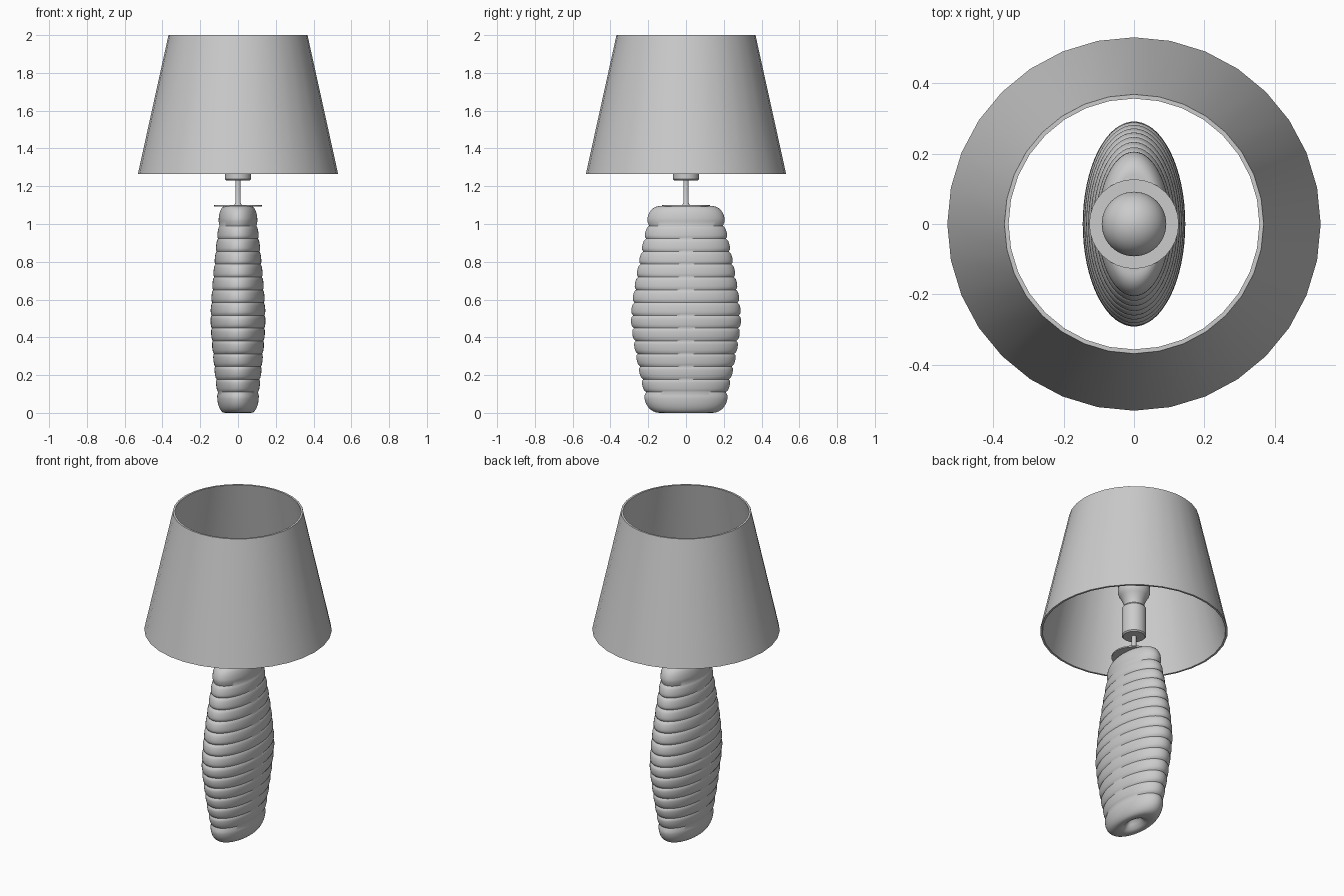
import bpy
import bmesh
import math

cube = bpy.data.objects.get("Cube")
if cube:
    bpy.data.objects.remove(cube)

grey = bpy.data.materials.new("plain_grey")
grey.use_nodes = True
GREY = (0.6, 0.6, 0.6, 1)
grey.diffuse_color = GREY
grey.node_tree.nodes["Principled BSDF"].inputs["Base Color"].default_value = GREY


def lathe(name, profile, sides=32, squash=1.0, closed=False, angle=30):
    """Revolve (radius, height) points around z; squash narrows it along x."""
    bm = bmesh.new()
    rings = []
    for r, z in profile:
        if r == 0:
            rings.append([bm.verts.new((0, 0, z))] * sides)
            continue
        turns = [2 * math.pi * i / sides for i in range(sides)]
        rings.append([bm.verts.new((squash * r * math.cos(a), r * math.sin(a), z)) for a in turns])
    pairs = list(zip(rings, rings[1:]))
    if closed:
        pairs.append((rings[-1], rings[0]))
    for low, high in pairs:
        for i in range(sides):
            j = (i + 1) % sides
            corners = list(dict.fromkeys((low[i], low[j], high[j], high[i])))
            bm.faces.new(corners)
    bmesh.ops.recalc_face_normals(bm, faces=bm.faces)
    mesh = bpy.data.meshes.new(name)
    bm.to_mesh(mesh)
    bm.free()
    mesh.materials.append(grey)
    obj = bpy.data.objects.new(name, mesh)
    bpy.context.collection.objects.link(obj)
    bpy.ops.object.select_all(action="DESELECT")
    obj.select_set(True)
    bpy.context.view_layer.objects.active = obj
    bpy.ops.object.shade_smooth_by_angle(angle=math.radians(angle))
    return obj


def arc(cr, cz, rr, rz, start, end, steps):
    """Points on an elliptical arc, angles in degrees."""
    angles = [math.radians(start + (end - start) * i / steps) for i in range(steps + 1)]
    return [(cr + rr * math.cos(a), cz + rz * math.sin(a)) for a in angles]


def envelope(z):
    """Radius of the body along its long axis at height z."""
    return 0.28 - (0.23 if z > 0.5 else 0.26) * abs(z - 0.5) ** 1.4


# Ribbed oval body: dimpled foot, stacked rounded ribs, rounded shoulder
RIBS, FIRST, LAST = 13, 0.11, 0.99
step = (LAST - FIRST) / RIBS
body = [(0, 0.06), (0.03, 0.055), (0.055, 0.03), (0.08, 0.008), (0.11, 0.0), (0.14, 0.0)]
body += arc(0.14, 0.09, envelope(FIRST) - 0.13, 0.09, -75, 0, 7)
body.append((envelope(FIRST), FIRST))
for k in range(RIBS):
    z0 = FIRST + k * step
    for i in range(1, 9):
        t = i / 8
        z = z0 + t * step
        body.append((envelope(z) + 0.012 * math.sqrt(max(0, 1 - (2 * t - 1) ** 2)), z))
body += arc(0.14, 1.015, envelope(LAST) - 0.13, 0.08, 0, 90, 8)
body.append((0, 1.095))
lathe("body", body, sides=64, squash=0.5, angle=50)

# Metal fittings between body and shade
lathe("collar_plate", [(0, 1.092), (0.127, 1.092), (0.127, 1.1), (0, 1.1)])
lathe("stem", [(0, 1.1), (0.02, 1.1), (0.014, 1.112), (0.014, 1.24), (0, 1.24)], sides=16)
lathe("socket", [(0, 1.23), (0.062, 1.23), (0.069, 1.237), (0.069, 1.41), (0.062, 1.42), (0, 1.42)])

# Bulb with a flared neck
bulb = [(0.055, 1.415), (0.057, 1.435), (0.065, 1.46), (0.078, 1.485)]
bulb += arc(0, 1.53, 0.092, 0.092, -22, 84, 12) + [(0, 1.622)]
lathe("bulb", bulb, angle=60)

# Tapered thin-walled shade, open at both ends
lathe("shade", [(0.53, 1.265), (0.368, 2.0), (0.356, 2.0), (0.518, 1.265)], closed=True)
